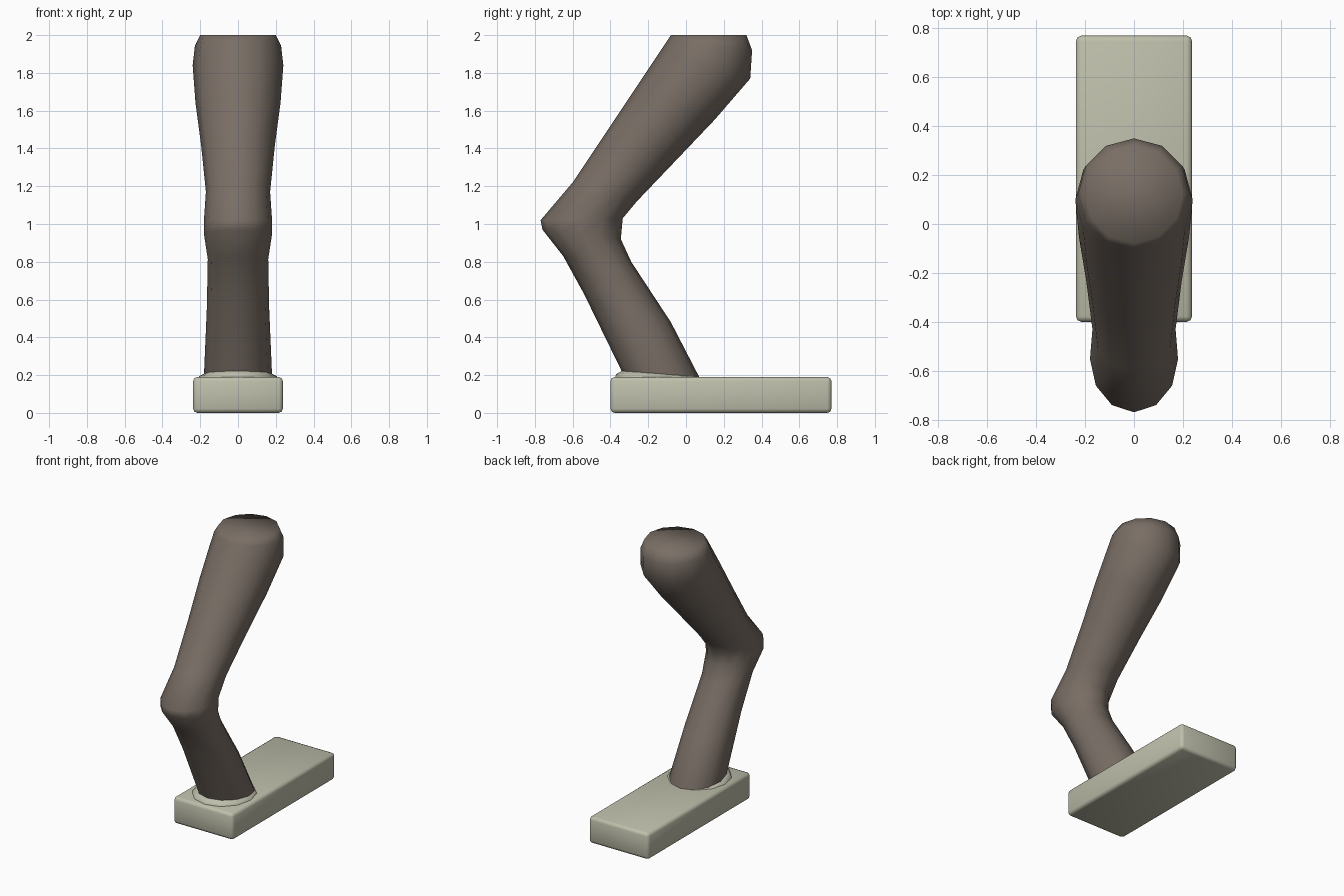
import bpy, bmesh, math
from mathutils import Vector

if "Cube" in bpy.data.objects:
    bpy.data.objects.remove(bpy.data.objects["Cube"])


def material(name, rgb):
    m = bpy.data.materials.new(name)
    m.diffuse_color = (*rgb, 1)
    m.use_nodes = True
    m.node_tree.nodes["Principled BSDF"].inputs["Base Color"].default_value = m.diffuse_color
    return m


def finish(bm, name, mat):
    bmesh.ops.recalc_face_normals(bm, faces=bm.faces)
    me = bpy.data.meshes.new(name)
    bm.to_mesh(me)
    bm.free()
    me.materials.append(mat)
    ob = bpy.data.objects.new(name, me)
    bpy.context.collection.objects.link(ob)
    for p in me.polygons:
        p.use_smooth = True
    return ob


def loft(name, sections, mat, sides=12):
    """Skin oval rings, each given by front (y, z), back (y, z) and half width."""
    bm = bmesh.new()
    rings = []
    for fy, fz, by, bz, w in sections:
        front, back = Vector((0, fy, fz)), Vector((0, by, bz))
        mid, half = (front + back) / 2, (back - front) / 2
        ring = []
        for i in range(sides):
            a = 2 * math.pi * i / sides
            ring.append(bm.verts.new(mid + half * math.cos(a) + Vector((w * math.sin(a), 0, 0))))
        rings.append(ring)
    for r, s in zip(rings, rings[1:]):
        for i in range(sides):
            j = (i + 1) % sides
            bm.faces.new((r[i], r[j], s[j], s[i]))
    bm.faces.new(rings[0])
    bm.faces.new(rings[-1])
    return finish(bm, name, mat)


brown = material("leg_brown", (0.19, 0.155, 0.13))
cream = material("foot_cream", (0.52, 0.52, 0.41))

# Bent leg: flat hip end, thigh, pointed knee, shin, ankle
loft("leg", [
    (-0.08, 2.00, 0.32, 2.00, 0.20),
    (-0.10, 1.97, 0.35, 1.92, 0.228),
    (-0.14, 1.91, 0.34, 1.77, 0.24),
    (-0.26, 1.73, 0.15, 1.55, 0.225),
    (-0.42, 1.49, -0.05, 1.34, 0.195),
    (-0.60, 1.22, -0.26, 1.12, 0.17),
    (-0.77, 1.02, -0.335, 1.03, 0.18),
    (-0.76, 0.97, -0.345, 0.92, 0.18),
    (-0.65, 0.83, -0.29, 0.80, 0.16),
    (-0.54, 0.63, -0.08, 0.48, 0.165),
    (-0.34, 0.22, 0.07, 0.19, 0.18),
    (-0.31, 0.14, 0.08, 0.14, 0.17),
], brown)

# Low swelling where the ankle joins the foot
loft("ankle_collar", [
    (-0.335, 0.225, 0.06, 0.195, 0.175),
    (-0.37, 0.205, 0.07, 0.185, 0.205),
    (-0.385, 0.16, 0.08, 0.15, 0.22),
], cream)

# Slab foot with softened edges
bm = bmesh.new()
bmesh.ops.create_cube(bm, size=1)
bmesh.ops.scale(bm, vec=(0.475, 1.17, 0.19), verts=bm.verts)
bmesh.ops.translate(bm, vec=(0, 0.185, 0.095), verts=bm.verts)
bmesh.ops.bevel(bm, geom=bm.edges[:], offset=0.022, segments=2, profile=0.5, affect='EDGES')
foot = finish(bm, "foot", cream)
